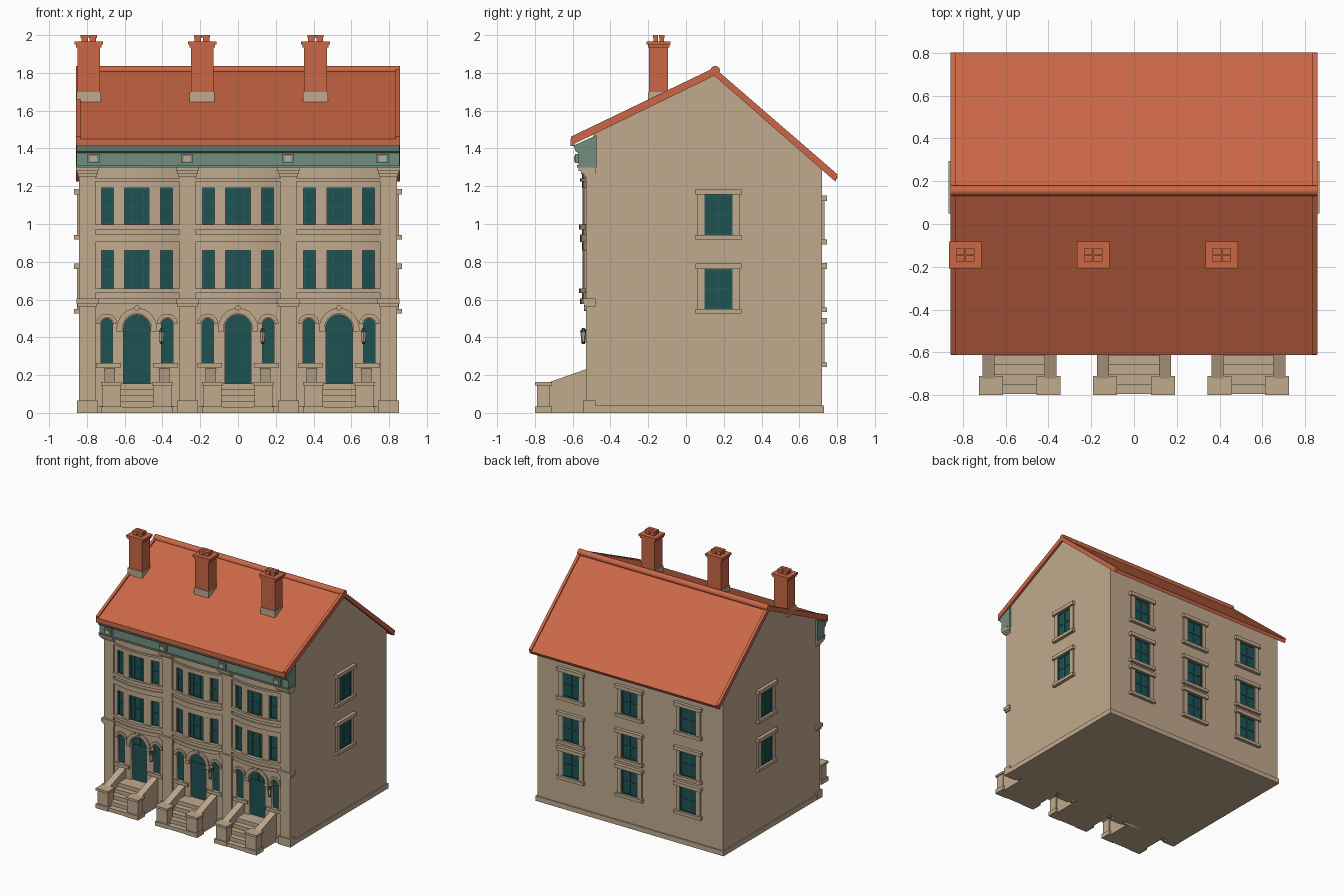
import bpy
import bmesh
import math
from mathutils import Matrix, Vector

old = bpy.data.objects.get("Cube")
if old:
    bpy.data.objects.remove(old, do_unlink=True)


def material(name, r, g, b):
    m = bpy.data.materials.new(name)
    m.use_nodes = True
    m.diffuse_color = (r, g, b, 1)
    m.node_tree.nodes["Principled BSDF"].inputs["Base Color"].default_value = (r, g, b, 1)
    return m


stone = material("tan stone", .53, .4, .27)
tile = material("terracotta", .6, .137, .062)
green = material("sage green", .17, .27, .21)
glass = material("dark teal glass", .013, .082, .083)
frame = material("teal frame", .018, .1, .1)
smooth_parts = []


def finish(name, bm, mat, matrix=None):
    bmesh.ops.recalc_face_normals(bm, faces=bm.faces)
    mesh = bpy.data.meshes.new(name)
    bm.to_mesh(mesh)
    bm.free()
    mesh.materials.append(mat)
    ob = bpy.data.objects.new(name, mesh)
    if matrix:
        ob.matrix_world = matrix
    bpy.context.collection.objects.link(ob)
    return ob


def boxes(name, mat, items, matrix=None):
    """One object from boxes given as (x0, x1, y0, y1, z0, z1)."""
    bm = bmesh.new()
    for x0, x1, y0, y1, z0, z1 in items:
        size = Matrix.Diagonal((x1 - x0, y1 - y0, z1 - z0, 1))
        mid = Vector((x0 + x1, y0 + y1, z0 + z1)) / 2
        bmesh.ops.create_cube(bm, size=1, matrix=Matrix.Translation(mid) @ size)
    return finish(name, bm, mat, matrix)


def prism(name, mat, profile, x0, x1):
    """Extrude a (y, z) profile along x."""
    bm = bmesh.new()
    face = bm.faces.new([bm.verts.new((x0, y, z)) for y, z in profile])
    new = bmesh.ops.extrude_face_region(bm, geom=[face])["geom"]
    bmesh.ops.translate(bm, vec=(x1 - x0, 0, 0),
                        verts=[v for v in new if isinstance(v, bmesh.types.BMVert)])
    return finish(name, bm, mat)


def cone(name, mat, x, y, z0, z1, r0, r1, sides=6):
    bm = bmesh.new()
    bmesh.ops.create_cone(bm, cap_ends=True, segments=sides, radius1=r0, radius2=r1, depth=z1 - z0,
                          matrix=Matrix.Translation((x, y, (z0 + z1) / 2)))
    return finish(name, bm, mat)


def bowed(name, mat, cx, spans, out=0, steps=10):
    """Slabs (x0, x1, z0, z1) that follow the bowed bay front."""
    bm = bmesh.new()
    for x0, x1, z0, z1 in spans:
        rings = []
        for i in range(steps + 1):
            x = x0 + (x1 - x0) * i / steps
            y = -.516 - .034 * (1 - (x / .225) ** 2) - out
            rings.append([bm.verts.new((cx + x, *p)) for p in ((y, z0), (y, z1), (-.48, z1), (-.48, z0))])
        for a, b in zip(rings, rings[1:]):
            for k in range(4):
                n = (k + 1) % 4
                bm.faces.new((a[k], a[n], b[n], b[k]))
        bm.faces.new(rings[0])
        bm.faces.new(rings[-1])
    ob = finish(name, bm, mat)
    smooth_parts.append(ob)


def arc(cx, cz, r, n=14):
    return [(cx + r * math.cos(math.pi * i / n), cz + r * math.sin(math.pi * i / n)) for i in range(n + 1)]


def arch(cx, half, z0, spring):
    return [(cx + half, z0)] + arc(cx, spring, half) + [(cx - half, z0)]


def panel(name, mat, outlines, front, back):
    """Upright filled (x, z) outlines, inner ones become holes."""
    curve = bpy.data.curves.new(name, "CURVE")
    curve.dimensions, curve.fill_mode = "2D", "BOTH"
    curve.extrude = (back - front) / 2
    for pts in outlines:
        s = curve.splines.new("POLY")
        s.points.add(len(pts) - 1)
        for p, (x, z) in zip(s.points, pts):
            p.co = (x, z, 0, 1)
        s.use_cyclic_u = True
    temp = bpy.data.objects.new(name + " outline", curve)
    bpy.context.collection.objects.link(temp)
    deps = bpy.context.evaluated_depsgraph_get()
    mesh = bpy.data.meshes.new_from_object(temp.evaluated_get(deps))
    bpy.data.objects.remove(temp, do_unlink=True)
    mesh.materials.clear()
    mesh.materials.append(mat)
    ob = bpy.data.objects.new(name, mesh)
    ob.matrix_world = Matrix.Translation((0, (front + back) / 2, 0)) @ Matrix.Rotation(math.pi / 2, 4, "X")
    bpy.context.collection.objects.link(ob)


# Main body and plinth
prism("house_body", stone, [(-.49, 0), (.72, 0), (.72, 1.3), (.15, 1.8), (-.49, 1.48)], -.84, .84)
boxes("side_wall_fronts", stone, [(s - .01, s + .01, -.528, -.48, 0, 1.3) for s in (-.83, .83)])
boxes("plinth", stone, [(-.85, .85, -.5, .73, 0, .04), (-.85, .85, -.53, -.5, 0, .036)])

# Roof slabs, gable trims, ridge and eave
boxes("eave_trim", tile, [(-.855, .855, -.612, -.59, 1.412, 1.45)])
for name, x0, x1, up in (("roof", -.84, .84, 0), ("left_gable_trim", .835, .858, .012),
                         ("right_gable_trim", -.858, -.835, .012)):
    prism(name, tile, [(-.605, 1.418), (-.61, 1.45 + up), (.15, 1.815 + up), (.803, 1.25 + up),
                       (.79, 1.225), (.15, 1.785)], x0, x1)
ridge = cone("ridge_tiles", tile, 0, 0, -.858, .858, .025, .025, 12)
ridge.matrix_world = Matrix.Translation((0, .155, 1.812)) @ Matrix.Rotation(math.pi / 2, 4, "Y")
smooth_parts.append(ridge)

# Cornice with rosette blocks
prism("cornice", green, [(-.475, 1.3), (-.57, 1.3), (-.57, 1.375), (-.585, 1.385), (-.595, 1.415),
                         (-.475, 1.47)], -.855, .855)
boxes("cornice_bead", green, [(-.857, .857, -.578, -.5, 1.3, 1.312)])
for x in (-.765, -.27, .265, .765):
    boxes("rosette_block", green, [(x - .032, x + .032, -.588, -.56, 1.322, 1.37)])
    boxes("rosette", stone, [(x - .018, x + .018, -.594, -.58, 1.332, 1.36)])

# Chimneys
for x in (-.79, -.19, .41):
    y = -.145
    def stack(hx, hy, z0, z1):
        return (x - hx, x + hx, y - hy, y + hy, z0, z1)
    boxes("chimney_base", stone, [stack(.066, .057, 1.64, 1.7)])
    boxes("chimney", tile, [stack(.06, .05, 1.66, 1.94), stack(.068, .057, 1.935, 1.95),
                            stack(.076, .063, 1.95, 1.967)])
    pots = []
    for px in (x - .022, x + .022):
        for py in (y - .016, y + .016):
            pots += [(px - .017, px + .017, py - .012, py + .012, 1.96, 1.985),
                     (px - .021, px + .021, py - .014, py + .014, 1.985, 2)]
    boxes("chimney_pots", tile, pots)

# Pilasters
for x in (-.7975, -.2675, .2675, .7975):
    def block(half, front, z0, z1):
        return (x - half, x + half, front, -.48, z0, z1)
    boxes("pilaster", stone, [block(.043, -.53, 0, 1.3), block(.055, -.542, 0, .065),
                              block(.052, -.538, .56, .577), block(.058, -.546, .577, .605),
                              block(.05, -.54, 1.25, 1.265), block(.055, -.555, 1.265, 1.28),
                              block(.06, -.568, 1.28, 1.3)])

# Repeating house bays
for cx in (-.535, 0, .535):
    # Bowed upper floors with window openings
    full = .225
    walls = [(-full, full, .6, .655), (-full, full, .86, 1), (-full, full, 1.19, 1.3)]
    panes, bars = [], []
    for z0, z1 in ((.655, .86), (1, 1.19)):
        walls += [(a, b, z0, z1) for a, b in ((-full, -.188), (-.125, -.065), (.065, .125), (.188, full))]
        mid = (z0 + z1) / 2
        for a, b in ((-.188, -.125), (-.065, .065), (.125, .188)):
            panes.append((a, b, z0, z1))
            bars += [(a, a + .007, z0, z1), (b - .007, b, z0, z1), (a, b, z0, z0 + .008),
                     (a, b, z1 - .008, z1), (a, b, mid - .004, mid + .004)]
        bars += [(s - .004, s + .004, z0, z1) for s in (-.03, .03)]
    bowed("bay_wall", stone, cx, walls)
    bowed("bay_glass", glass, cx, panes, -.018)
    bowed("bay_window_frames", frame, cx, bars, -.012, 4)
    bowed("bay_sills", stone, cx, [(-full, full, .635, .658), (-full, full, .972, .998)], .016)
    bowed("bay_bands", stone, cx, [(-full, full, .577, .605), (-full, full, .905, .945),
                                   (-full, full, 1.225, 1.24)], .01)

    # Ground floor wall with arched door and side windows
    openings = [arch(cx, .07, .15, .45)] + [arch(cx + s, .03, .265, .47) for s in (-.16, .16)]
    outline = [(cx - full, 0), (cx + full, 0), (cx + full, .6), (cx - full, .6)]
    panel("ground_wall", stone, [outline] + openings, -.515, -.485)
    panel("door_and_side_glass", glass, openings, -.5, -.488)
    boxes("door_frame_bars", frame, [(cx - .07, cx + .07, -.504, -.49, .435, .445),
                                     (cx - .003, cx + .003, -.504, -.49, .445, .515)])
    boxes("door_handle", stone, [(cx - .061, cx - .054, -.51, -.49, .283, .292)])
    rings = [arc(cx, .45, .105) + arc(cx, .45, .076)[::-1]]
    rings += [arc(cx + s, .47, .055) + arc(cx + s, .47, .036)[::-1] for s in (-.16, .16)]
    for ring in rings:
        panel("arch_moulding", stone, [ring], -.526, -.505)
    trim = [(cx - .02, cx + .02, -.53, -.5, .535, .55)]
    for s in (-1, 1):
        for near, far, z0, z1, front in ((.073, .107, .43, .456, -.53), (.085, .217, .24, .265, -.528)):
            a, b = sorted((cx + s * near, cx + s * far))
            trim.append((a, b, front, -.49, z0, z1))
    boxes("sills_and_imposts", stone, trim)
    key = cone("keystone_boss", stone, 0, 0, -.015, .015, .015, .015, 12)
    key.matrix_world = Matrix.Translation((cx, -.525, .555)) @ Matrix.Rotation(math.pi / 2, 4, "X")

    # Wall lantern
    lx, ly = cx + .13, -.543
    cone("lantern_glass", stone, lx, ly, .375, .43, .011, .016)
    cone("lantern_base", frame, lx, ly, .365, .377, .007, .014)
    cone("lantern_roof", frame, lx, ly, .428, .45, .02, .005)
    boxes("lantern_bracket", frame, [(lx - .004, lx + .004, ly, -.5, .436, .444)])

    # Front steps
    boxes("front_steps", stone, [(cx - .118, cx + .118, -.795 + .045 * i, -.49, .031 * i, .031 * (i + 1))
                                 for i in range(5)])
    for s in (-1, 1):
        mid = cx + s * .145
        prism("stair_wall", stone, [(-.74, 0), (-.49, 0), (-.49, .245), (-.74, .157)], mid - .028, mid + .028)
        mid = cx + s * .135
        boxes("stair_post", stone, [(mid - h, mid + h, f, b, z0, z1) for h, f, b, z0, z1 in (
            (.047, -.79, -.72, 0, .15), (.056, -.8, -.71, 0, .035), (.056, -.8, -.71, .145, .163))])


def wall_window(x, y, z0, z1, turn):
    """Sash window with stone surround on a flat wall."""
    place = Matrix.Translation((x, y, 0)) @ Matrix.Rotation(math.radians(turn), 4, "Z")
    w, mid = .075, (z0 + z1) / 2
    boxes("window_surround", stone, [(-.123, .123, -.027, .01, z1, z1 + .03),
                                     (-.123, .123, -.027, .01, z0 - .025, z0),
                                     (-.11, -w, -.012, .01, z0, z1), (w, .11, -.012, .01, z0, z1)], place)
    boxes("window_glass", glass, [(-w, w, -.003, .005, z0, z1)], place)
    boxes("window_bars", frame, [(-w, w, -.008, 0, mid - .005, mid + .005)]
          + [(s - .005, s + .005, -.008, 0, z0, z1) for s in (-.07, 0, .07)]
          + [(-w, w, -.008, 0, z - .005, z + .005) for z in (z0 + .005, z1 - .005)], place)


# Side and back windows
for side in (-1, 1):
    for z in (.55, .943):
        wall_window(side * .84, .172, z, z + .212, side * 90)
for x in (-.53, 0, .53):
    for z in (.268, .558, .917):
        wall_window(x, .72, z, z + .205, 180)

# Smooth the curved parts
bpy.ops.object.select_all(action="DESELECT")
for ob in smooth_parts:
    ob.select_set(True)
bpy.context.view_layer.objects.active = smooth_parts[0]
bpy.ops.object.shade_smooth_by_angle(angle=math.radians(30))
